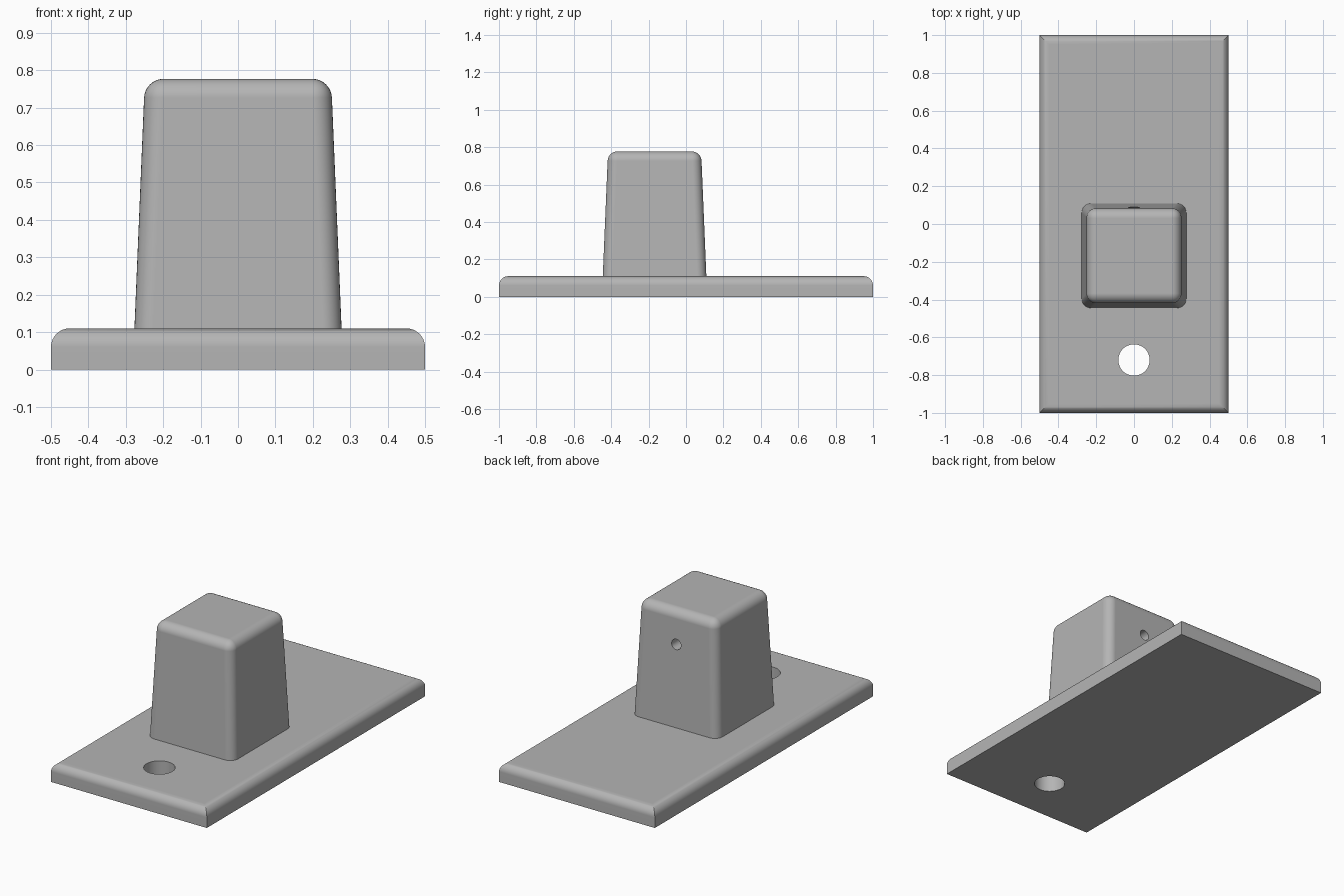
import bpy, bmesh, math
from mathutils import Vector, Matrix

default = bpy.data.objects.get("Cube")
if default:
    bpy.data.objects.remove(default, do_unlink=True)

GREY = (0.46, 0.46, 0.46, 1.0)
grey = bpy.data.materials.new("plain grey")
grey.use_nodes = True
grey.diffuse_color = GREY
grey.node_tree.nodes["Principled BSDF"].inputs["Base Color"].default_value = GREY


def finish(bm, name):
    bmesh.ops.recalc_face_normals(bm, faces=bm.faces[:])
    mesh = bpy.data.meshes.new(name)
    bm.to_mesh(mesh)
    bm.free()
    mesh.materials.append(grey)
    obj = bpy.data.objects.new(name, mesh)
    bpy.context.collection.objects.link(obj)
    return obj


def rounded_box(name, bottom, top, z0, z1, y, radius, round_sides):
    """Tapered box from half sizes, with rounded top and optional sides."""
    bm = bmesh.new()
    bmesh.ops.create_cube(bm, size=2)
    for v in bm.verts:
        half, z = (top, z1) if v.co.z > 0 else (bottom, z0)
        v.co = Vector((v.co.x * half[0], y + v.co.y * half[1], z))

    def wanted(e):
        high = sum(v.co.z > (z0 + z1) / 2 for v in e.verts)
        return high == 2 or (high == 1 and round_sides)

    bmesh.ops.bevel(bm, geom=[e for e in bm.edges if wanted(e)], offset=radius,
                    segments=8, profile=0.5, affect='EDGES')
    return finish(bm, name)


def cylinder(name, radius, depth, location, tilt=0.0):
    bm = bmesh.new()
    place = Matrix.Translation(location) @ Matrix.Rotation(tilt, 4, 'X')
    bmesh.ops.create_cone(bm, cap_ends=True, segments=48, radius1=radius,
                          radius2=radius, depth=depth, matrix=place)
    return finish(bm, name)


def combine(target, tool, operation):
    """Apply a boolean, then discard the tool object."""
    tool.hide_render = True
    bpy.context.view_layer.objects.active = target
    mod = target.modifiers.new("combine", 'BOOLEAN')
    mod.operation, mod.object, mod.solver = operation, tool, 'EXACT'
    bpy.ops.object.modifier_apply(modifier=mod.name)
    bpy.data.objects.remove(tool, do_unlink=True)


# Flat plate with rounded upper edges and square corners
plate = rounded_box("plate_with_block", (0.5, 1.0), (0.5, 1.0), 0, 0.11, 0, 0.05, False)

# Tapered block, sunk into the plate and fused with it
block = rounded_box("block", (0.279, 0.279), (0.249, 0.249), 0.06, 0.777, -0.168, 0.05, True)
combine(plate, block, 'UNION')

# Through hole at the front of the plate
combine(plate, cylinder("plate_hole", 0.083, 0.5, (0, -0.72, 0.05)), 'DIFFERENCE')

# Small blind hole in the back of the block
combine(plate, cylinder("block_hole", 0.03, 0.3, (0, 0.05, 0.583), math.pi / 2), 'DIFFERENCE')

# Smooth rounded edges, crisp corners
bpy.ops.object.select_all(action='DESELECT')
plate.select_set(True)
bpy.context.view_layer.objects.active = plate
bpy.ops.object.shade_smooth_by_angle(angle=math.radians(30))
weighted = plate.modifiers.new("even shading", 'WEIGHTED_NORMAL')
weighted.keep_sharp = True
